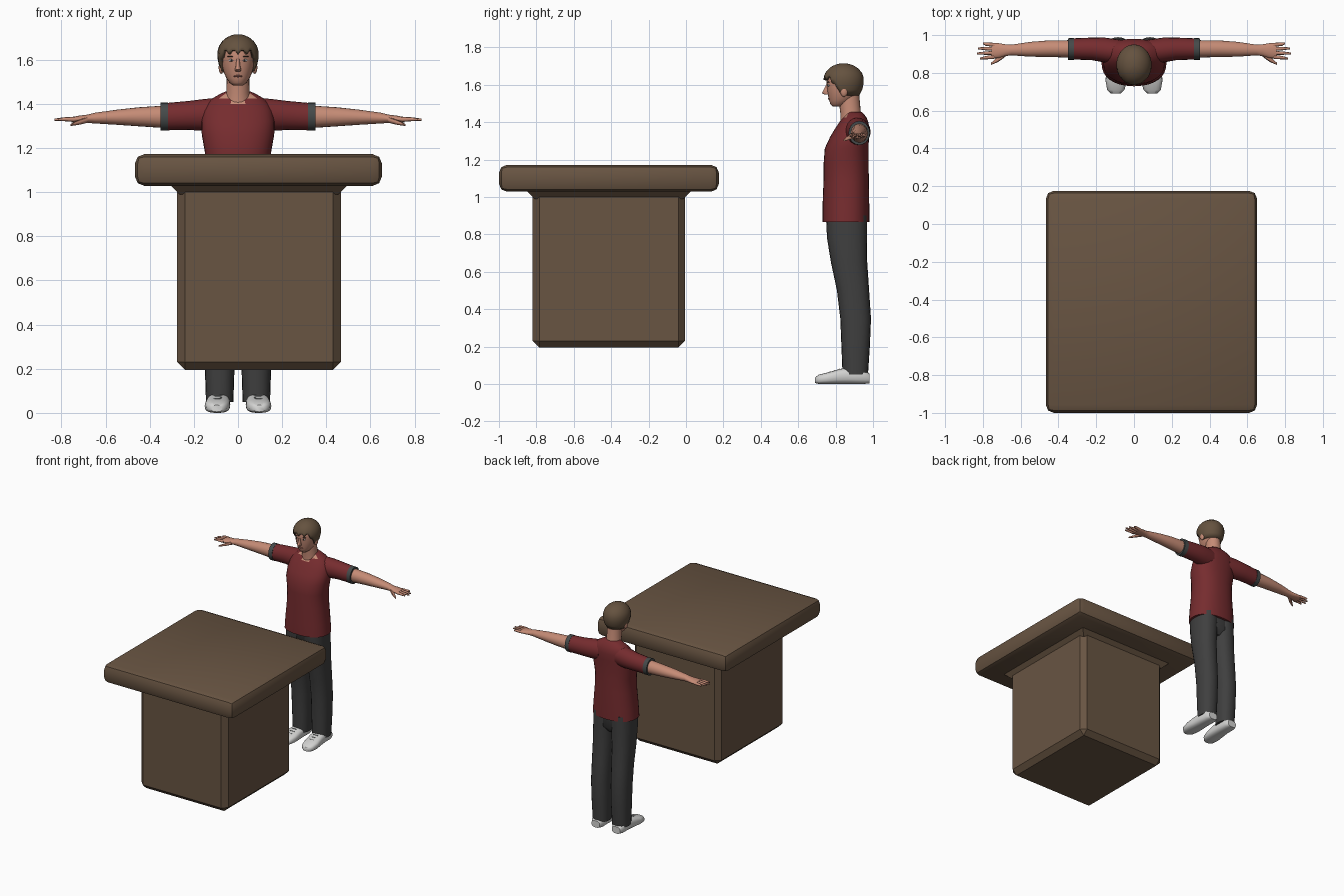
import bpy
import bmesh
from math import sin, cos, pi, radians, copysign
from mathutils import Vector

if "Cube" in bpy.data.objects:
    bpy.data.objects.remove(bpy.data.objects["Cube"])


def material(name, r, g, b):
    m = bpy.data.materials.new(name)
    m.use_nodes = True
    m.diffuse_color = (r, g, b, 1)
    shader = m.node_tree.nodes["Principled BSDF"]
    shader.inputs["Base Color"].default_value = (r, g, b, 1)
    shader.inputs["Roughness"].default_value = 0.8
    return m


WOOD = material("brown wood", 0.14, 0.09, 0.055)
HAIR = material("brown hair", 0.13, 0.085, 0.05)
SKIN = material("skin", 0.56, 0.26, 0.18)
RED = material("red cloth", 0.18, 0.025, 0.028)
GREY = material("charcoal cloth", 0.05, 0.05, 0.05)
TRIM = material("slate trim", 0.06, 0.068, 0.068)
WHITE = material("shoe white", 0.65, 0.65, 0.64)
LIP = material("lip", 0.35, 0.13, 0.1)
DARK = material("dark brown", 0.04, 0.025, 0.018)


def finish(name, bm, mats, mirror=False, angle=50):
    """Turn a bmesh into a smooth shaded object, optionally mirrored in x."""
    bmesh.ops.recalc_face_normals(bm, faces=bm.faces)
    mesh = bpy.data.meshes.new(name)
    bm.to_mesh(mesh)
    bm.free()
    for m in mats:
        mesh.materials.append(m)
    for p in mesh.polygons:
        p.use_smooth = True
    mesh.set_sharp_from_angle(angle=radians(angle))
    obj = bpy.data.objects.new(name, mesh)
    bpy.context.scene.collection.objects.link(obj)
    if mirror:
        obj.modifiers.new("Mirror", 'MIRROR')
    return obj


def loft(name, mat, axis, sections, sides=20, power=2.0, mirror=False, paint=None):
    """Skin superellipse sections (t, centre a, centre b, radius a, radius b)."""
    bm = bmesh.new()
    rings = []
    for t, a, b, ra, rb in sections:
        ring = []
        for i in range(sides):
            c, s = cos(2 * pi * i / sides), sin(2 * pi * i / sides)
            u = a + ra * copysign(abs(c) ** (2 / power), c)
            v = b + rb * copysign(abs(s) ** (2 / power), s)
            co = {'x': (t, u, v), 'y': (u, t, v), 'z': (u, v, t)}[axis]
            ring.append(bm.verts.new(co))
        rings.append(ring)
    for lo, hi in zip(rings, rings[1:]):
        for i in range(sides):
            j = (i + 1) % sides
            bm.faces.new((lo[i], lo[j], hi[j], hi[i]))
    bm.faces.new(rings[0])
    bm.faces.new(rings[-1])
    mats = [mat]
    if paint:
        second, rule = paint
        mats.append(second)
        for f in bm.faces:
            f.material_index = int(rule(f.calc_center_median()))
    return finish(name, bm, mats, mirror)


def upright(rows):
    """Convert (z, front y, back y, half width) rows into centred sections."""
    return [(z, 0, (f + b) / 2, w, (b - f) / 2) for z, f, b, w in rows]


def blob(name, mat, centre, radii, mirror=False):
    bm = bmesh.new()
    bmesh.ops.create_uvsphere(bm, u_segments=14, v_segments=8, radius=1)
    bmesh.ops.scale(bm, vec=radii, verts=bm.verts)
    bmesh.ops.translate(bm, vec=centre, verts=bm.verts)
    return finish(name, bm, [mat], mirror)


def box(name, mat, lo, hi, bevel=0, segments=1, keep_top=False, inset=0, angle=30):
    """Box between two corners, with bevelled edges or a narrowed underside."""
    lo, hi = Vector(lo), Vector(hi)
    bm = bmesh.new()
    bmesh.ops.create_cube(bm, size=1)
    for v in bm.verts:
        if inset and v.co.z < 0:
            shrink = Vector((copysign(inset, v.co.x), copysign(inset, v.co.y), 0))
        else:
            shrink = Vector()
        v.co = (lo + hi) / 2 + v.co * (hi - lo) - shrink
    if bevel:
        edges = [e for e in bm.edges
                 if not (keep_top and all(v.co.z > hi.z - 0.001 for v in e.verts))]
        bmesh.ops.bevel(bm, geom=edges, offset=bevel, segments=segments,
                        profile=0.5, affect='EDGES', clamp_overlap=True)
    return finish(name, bm, [mat], angle=angle)


# Desk: chest, flared neck and rounded top slab
box("desk_body", WOOD, (-0.276, -0.82, 0.195), (0.466, -0.005, 1.0), 0.036, keep_top=True)
box("desk_neck", WOOD, (-0.315, -0.86, 0.99), (0.505, 0.035, 1.04), inset=0.05)
box("desk_top", WOOD, (-0.467, -1.0, 1.028), (0.652, 0.176, 1.172), 0.043, segments=2)

# Shirt with a skin coloured neckline opening
torso = upright([
    (0.865, 0.73, 0.98, 0.172), (0.95, 0.73, 0.98, 0.165), (1.08, 0.735, 0.978, 0.152),
    (1.18, 0.736, 0.976, 0.15), (1.26, 0.742, 0.976, 0.164), (1.32, 0.77, 0.978, 0.166),
    (1.37, 0.80, 0.98, 0.157), (1.4, 0.82, 0.975, 0.14), (1.425, 0.84, 0.965, 0.115),
    (1.445, 0.855, 0.95, 0.08), (1.455, 0.865, 0.94, 0.058)])
loft("shirt_body", RED, 'z', torso, sides=32, power=2.3,
     paint=(SKIN, lambda c: c.y < 0.87 and c.z > 1.4 + abs(c.x) * 0.5))
loft("shirt_sleeve", RED, 'x', [
    (0.07, 0.91, 1.352, 0.065, 0.075), (0.15, 0.92, 1.35, 0.066, 0.072),
    (0.22, 0.927, 1.347, 0.06, 0.066), (0.32, 0.927, 1.342, 0.056, 0.062)], mirror=True)
loft("sleeve_cuff", TRIM, 'x', [
    (0.318, 0.927, 1.342, 0.058, 0.064), (0.35, 0.926, 1.342, 0.057, 0.064)], mirror=True)

# Bare arms and hands
loft("arm", SKIN, 'x', [
    (0.33, 0.927, 1.341, 0.046, 0.051), (0.45, 0.928, 1.341, 0.044, 0.043),
    (0.55, 0.925, 1.339, 0.039, 0.034), (0.65, 0.921, 1.335, 0.028, 0.024),
    (0.68, 0.92, 1.332, 0.031, 0.019), (0.72, 0.918, 1.33, 0.04, 0.016),
    (0.755, 0.917, 1.328, 0.041, 0.012)], mirror=True)
for i, (finger, tip) in enumerate([("index", 0.815), ("middle", 0.832),
                                   ("ring", 0.825), ("little", 0.8)]):
    y = 0.885 + 0.021 * i
    end = y + 0.006 * (i - 1.5)
    loft(finger + "_finger", SKIN, 'x', [
        (0.74, y, 1.329, 0.011, 0.011), (0.785, (y + end) / 2, 1.33, 0.009, 0.009),
        (tip, end, 1.328, 0.005, 0.005)], sides=8, mirror=True)
loft("thumb", SKIN, 'x', [
    (0.68, 0.902, 1.328, 0.016, 0.014), (0.72, 0.872, 1.316, 0.015, 0.011),
    (0.758, 0.847, 1.304, 0.005, 0.005)], sides=8, mirror=True)

# Trousers
loft("trouser_leg", GREY, 'z', [
    (0.05, 0.083, 0.905, 0.062, 0.068), (0.2, 0.083, 0.907, 0.067, 0.076),
    (0.35, 0.084, 0.907, 0.069, 0.082), (0.5, 0.083, 0.893, 0.071, 0.086),
    (0.65, 0.081, 0.872, 0.075, 0.097), (0.78, 0.077, 0.861, 0.08, 0.107),
    (0.9, 0.07, 0.858, 0.085, 0.11)], power=2.3, mirror=True)
loft("trouser_hips", GREY, 'z', upright([
    (0.75, 0.8, 0.93, 0.09), (0.79, 0.765, 0.96, 0.145), (0.9, 0.75, 0.965, 0.155)]),
    power=2.5)

# Shoes with laces
loft("shoe", WHITE, 'y', [
    (0.69, 0.096, 0.02, 0.025, 0.015), (0.71, 0.096, 0.025, 0.046, 0.025),
    (0.76, 0.094, 0.031, 0.057, 0.031), (0.82, 0.09, 0.04, 0.055, 0.04),
    (0.88, 0.088, 0.045, 0.051, 0.045), (0.95, 0.087, 0.04, 0.05, 0.04),
    (0.98, 0.087, 0.03, 0.035, 0.026)], power=2.8, mirror=True)
for i in range(3):
    blob("shoe_lace", TRIM, (0.092, 0.77 + 0.025 * i, 0.062 + 0.008 * i),
         (0.025, 0.004, 0.004), mirror=True)

# Neck and head
loft("neck", SKIN, 'z', upright([
    (1.4, 0.825, 0.945, 0.062), (1.45, 0.825, 0.935, 0.053), (1.56, 0.81, 0.925, 0.05)]))
loft("head", SKIN, 'z', upright([
    (1.483, 0.785, 0.83, 0.022), (1.495, 0.772, 0.86, 0.038), (1.515, 0.766, 0.89, 0.052),
    (1.54, 0.76, 0.915, 0.064), (1.57, 0.755, 0.93, 0.072), (1.6, 0.752, 0.938, 0.076),
    (1.64, 0.75, 0.938, 0.077), (1.67, 0.765, 0.925, 0.068), (1.695, 0.8, 0.89, 0.04)]),
    sides=24, power=2.1)
loft("nose", SKIN, 'z', [
    (1.547, 0, 0.755, 0.012, 0.014), (1.555, 0, 0.748, 0.014, 0.022),
    (1.575, 0, 0.752, 0.009, 0.016), (1.602, 0, 0.757, 0.007, 0.008)], sides=10)
blob("ear", SKIN, (0.076, 0.845, 1.565), (0.012, 0.02, 0.03), mirror=True)
blob("eye", WHITE, (0.03, 0.763, 1.597), (0.013, 0.008, 0.006), mirror=True)
blob("iris", DARK, (0.03, 0.758, 1.597), (0.005, 0.005, 0.005), mirror=True)
blob("eyebrow", DARK, (0.032, 0.762, 1.614), (0.018, 0.008, 0.003), mirror=True)
blob("mouth", LIP, (0, 0.766, 1.525), (0.021, 0.008, 0.005))

# Hair: dome whose lower edge rises and turns jagged over the forehead
bm = bmesh.new()
columns, steps = 40, 8
crown = bm.verts.new((0, 0.843, 1.715))
strands = []
for i in range(columns):
    a = 2 * pi * i / columns
    front = -sin(a)
    rise = min(max((front - 0.1) / 0.6, 0), 1)
    bottom = -0.7 + 0.8 * rise + (0.09 if i % 3 else -0.09) * rise
    strand = []
    for k in range(steps):
        phi = bottom + (pi / 2 - bottom) * k / steps
        height = 0.09 if phi > 0 else 0.13
        strand.append(bm.verts.new((0.094 * cos(a) * cos(phi), 0.843 + 0.108 * sin(a) * cos(phi),
                                    1.625 + height * sin(phi))))
    strands.append(strand)
for i in range(columns):
    p, q = strands[i], strands[(i + 1) % columns]
    for k in range(steps - 1):
        bm.faces.new((p[k], q[k], q[k + 1], p[k + 1]))
    bm.faces.new((p[-1], q[-1], crown))
hair = finish("hair", bm, [HAIR])
shell = hair.modifiers.new("Solidify", 'SOLIDIFY')
shell.thickness = 0.015
shell.offset = -1
